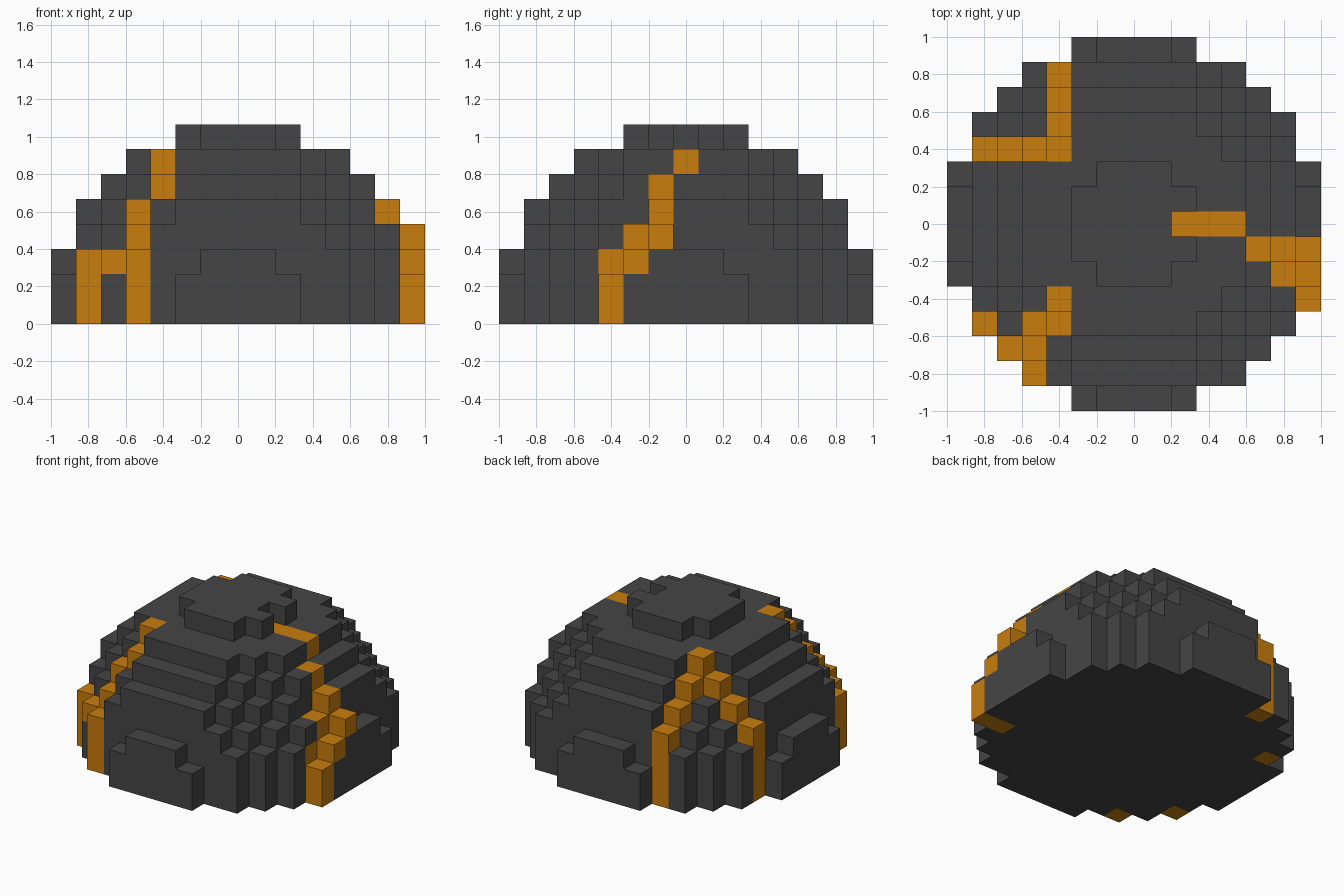
import bpy, bmesh

if "Cube" in bpy.data.objects:
    bpy.data.objects.remove(bpy.data.objects["Cube"])

S = 2 / 15          # edge of one block
R2 = 7.5 ** 2       # squared dome radius in blocks


def material(name, rgb):
    m = bpy.data.materials.new(name)
    m.diffuse_color = (*rgb, 1)
    m.use_nodes = True
    m.node_tree.nodes["Principled BSDF"].inputs["Base Color"].default_value = m.diffuse_color
    return m


def column(i, j, top):
    """Blocks from the ground up to layer top."""
    return {(i, j, k) for k in range(top + 1)}


# Block dome: every cell whose centre lies in the upper half of a sphere
dome = {(i, j, k) for i in range(-7, 8) for j in range(-7, 8) for k in range(8)
        if i * i + j * j + k * k <= R2}

# Cells eroded above the right-hand stream
dome -= {(2, 0, 7), (6, -2, 4)}

# Right stream: runs down from the summit notch
right_stream = {(2, 0, 6), (3, 0, 6), (4, 0, 6), (5, -1, 5), (6, -1, 4),
                (7, -1, 3), (6, -2, 3), (7, -2, 2)}
right_stream |= column(6, -3, 2) | column(7, -3, 1)

# Front left stream: forks halfway down
front_stream = {(-3, -3, 6), (-3, -4, 5), (-4, -4, 4), (-4, -5, 3), (-5, -5, 2)}
front_stream |= column(-4, -6, 2) | column(-6, -4, 2)

# Back left stream: two symmetric branches
back_stream = {(-3, 3, 6)}
for n, k in ((4, 5), (5, 4)):
    back_stream |= {(-3, n, k), (-n, 3, k)}
back_stream |= column(-3, 6, 3) | column(-6, 3, 3)

streams = right_stream | front_stream | back_stream
solid = dome | streams


def block_object(name, cells, mat):
    """Mesh of the cell faces that are not covered by another block."""
    bm = bmesh.new()
    verts = {}

    def vert(p):
        if p not in verts:
            verts[p] = bm.verts.new(((p[0] - .5) * S, (p[1] - .5) * S, p[2] * S))
        return verts[p]

    for c in sorted(cells):
        for axis in range(3):
            u, v = (axis + 1) % 3, (axis + 2) % 3
            for side in (0, 1):
                n = list(c)
                n[axis] += 2 * side - 1
                if tuple(n) in solid:
                    continue
                loop = []
                for du, dv in ((0, 0), (1, 0), (1, 1), (0, 1)):
                    p = list(c)
                    p[axis] += side
                    p[u] += du
                    p[v] += dv
                    loop.append(vert(tuple(p)))
                bm.faces.new(loop if side else loop[::-1])
    # Merge coplanar block faces into clean panels
    bmesh.ops.dissolve_limit(bm, angle_limit=0.01, verts=bm.verts[:], edges=bm.edges[:])
    me = bpy.data.meshes.new(name)
    bm.to_mesh(me)
    bm.free()
    me.materials.append(mat)
    ob = bpy.data.objects.new(name, me)
    bpy.context.collection.objects.link(ob)
    return ob


rock = material("dark rock", (0.06, 0.06, 0.06))
lava = material("orange lava", (0.58, 0.205, 0.004))

block_object("rock_dome", dome - streams, rock)
block_object("right_lava_stream", right_stream, lava)
block_object("front_lava_stream", front_stream, lava)
block_object("back_lava_stream", back_stream, lava)
